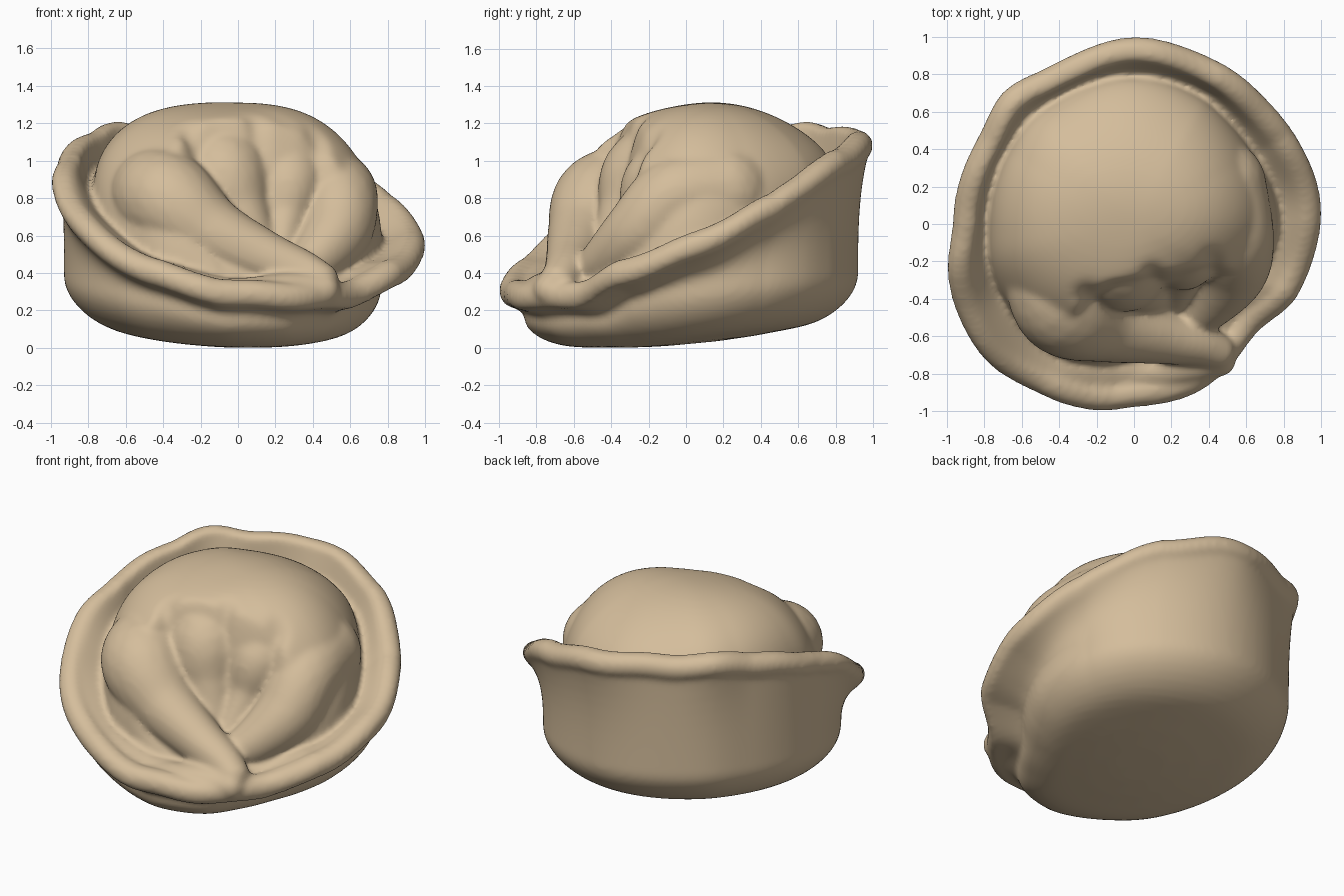
import bpy, bmesh, math
from mathutils import Vector

if "Cube" in bpy.data.objects:
    bpy.data.objects.remove(bpy.data.objects["Cube"])

# One row per direction: angle, lip radius, lip height, body radius, dome radius
ROWS = [(0, 1.00, .53, .75, .77), (30, .99, .75, .83, .74), (45, .97, .88, .87, .74),
        (60, .98, .98, .89, .76), (90, .995, 1.09, .92, .78), (120, .96, 1.11, .92, .77),
        (135, .99, 1.13, .93, .78), (150, .96, 1.09, .92, .77), (180, .97, .97, .93, .77),
        (195, 1.035, .87, .93, .79), (210, 1.06, .71, .93, .80), (225, 1.08, .55, .93, .81),
        (240, 1.04, .42, .90, .81), (260, 1.015, .32, .87, .76), (270, .985, .29, .86, .73),
        (290, .96, .28, .80, .68), (305, .92, .28, .71, .66), (320, .88, .30, .66, .66),
        (335, .95, .39, .68, .72)]
N = 144


def catmull(p0, p1, p2, p3, t):
    return tuple(.5 * (2 * b + (c - a) * t + (2 * a - 5 * b + 4 * c - d) * t * t
                       + (3 * b - a - 3 * c + d) * t ** 3) for a, b, c, d in zip(p0, p1, p2, p3))


def section(deg):
    """Smooth periodic interpolation of the direction table."""
    n = len(ROWS)
    i = max(k for k in range(n) if ROWS[k][0] <= deg)
    nxt = ROWS[i + 1][0] if i + 1 < n else 360
    t = (deg - ROWS[i][0]) / (nxt - ROWS[i][0])
    return catmull(*[ROWS[(i + k) % n][1:] for k in (-1, 0, 1, 2)], t)


def groove(h):
    return .76 * h + .125


def lathe(bm, ring_points, bottom_z, top_z):
    """Close a stack of rings; ring_points(deg) gives (radius, z) from bottom to top."""
    cols = []
    for i in range(N):
        a = math.radians(i * 360 / N)
        cols.append([bm.verts.new((r * math.cos(a), r * math.sin(a), z))
                     for r, z in ring_points(i * 360 / N)])
    lo, hi = bm.verts.new((0, 0, bottom_z)), bm.verts.new((0, 0, top_z))
    for i in range(N):
        a, b = cols[i], cols[(i + 1) % N]
        bm.faces.new((lo, b[0], a[0]))
        bm.faces.new((hi, a[-1], b[-1]))
        for k in range(len(a) - 1):
            bm.faces.new((a[k], b[k], b[k + 1], a[k + 1]))


def seg_dist(x, y, x0, y0, x1, y1):
    dx, dy = x1 - x0, y1 - y0
    t = max(0, min(1, ((x - x0) * dx + (y - y0) * dy) / (dx * dx + dy * dy)))
    return math.hypot(x - x0 - t * dx, y - y0 - t * dy)


# Outer wrapper: bowed underside, wall, flared thick lip and groove
def wrapper(deg):
    R, h, b, d = section(deg)
    a = math.radians(deg)
    ca, sa = math.cos(a), math.sin(a)

    def floor(r):
        return .17 * (r * ca - .05) ** 2 + .11 * (r * sa + .4) ** 2

    R += .005 * math.sin(9 * a)
    h += .006 * math.sin(13 * a + 2)
    g = groove(h)
    H = max(.08, min(.2, .8 * h - .08 - floor(b)))
    pts = [(f * b, floor(f * b)) for f in (.2, .4, .6)]
    for k in range(9):
        t = k / 8 * math.pi / 2
        r = b * (.68 + .32 * math.sin(t))
        pts.append((r, floor(r) + H * (1 - math.cos(t))))
    z0, z1 = pts[-1][1], h - .07
    # wall sweeping outward into the lip
    for k in range(1, 9):
        t = k / 8
        pts.append((b + (R - .03 - b) * t ** 3, z0 + (z1 - z0) * t))
    return pts + [(R - .005, h - .035), (R, h), (R - .01, h + .035), (R - .04, h + .065),
                  (R - .09, h + .075), (R - .13, h + .055), (d + .04, g + .03), (d - .03, g),
                  (.6 * d, g), (.3 * d, .3 * g + .4)]


# Filled dome with a pinched hollow at the front and creases running into it
CREASES = [(-.25, -.38, 0, -.52), (.10, -.28, .13, -.45), (.42, -.2, .34, -.4)]


def dome(deg):
    R, h, b, d = section(deg)
    g = groove(h)
    a = math.radians(deg)
    p = 3 - .9 * max(0, math.sin(a)) ** 3 + 1.2 * max(0, math.cos(a - math.radians(222))) ** 2
    out = [(.5 * d, .25), (d, g - .1)]
    for k in range(40):
        s = math.cos(k / 40 * math.pi / 2)
        x, y = s * d * math.cos(a), s * d * math.sin(a)
        top = 1.32 - .09 * (x + .08) ** 2 - .3 * (y - .25) ** 2
        w = max(0, min(1, (.30 - seg_dist(x, y, -.05, -.58, .42, -.5)) / .2))
        w = w * w * (3 - 2 * w)
        z = g + (top - g) * math.sqrt(max(0, 1 - s ** p)) * (1 - .72 * w)
        for c in CREASES:
            z -= .07 * math.exp(-(seg_dist(x, y, *c) / .05) ** 2)
        out.append((s * d, z))
    return out


bm = bmesh.new()
lathe(bm, wrapper, .02, .7)
lathe(bm, dome, .2, 1.3)


# Dough folds: chains of overlapping balls (x, y, z, radius)
def fold(points):
    pts = [points[0]] + points + [points[-1]]
    for i in range(1, len(pts) - 2):
        for k in range(9):
            x, y, z, r = catmull(*pts[i - 1:i + 3], k / 8)
            geo = bmesh.ops.create_icosphere(bm, subdivisions=3, radius=r)
            bmesh.ops.translate(bm, verts=geo["verts"], vec=Vector((x, y, z)))


# left strand crossing the front
fold([(-.46, -.2, .84, .24), (-.38, -.44, .79, .26), (-.16, -.54, .62, .2),
      (.12, -.6, .49, .15), (.33, -.64, .41, .12), (.44, -.68, .36, .1)])
# two centre folds
fold([(-.1, .1, .97, .26), (-.08, -.19, .93, .25), (.0, -.3, .74, .17), (.12, -.4, .5, .1)])
fold([(.27, .1, .95, .2), (.27, -.13, .89, .2), (.25, -.24, .7, .13), (.22, -.4, .5, .08)])
# right fold
fold([(.45, .2, .83, .26), (.53, -.06, .8, .22), (.53, -.24, .63, .19),
      (.42, -.41, .48, .14), (.28, -.54, .38, .09)])
# overlapping lip end
fold([(.0, -.8, .29, .08), (.25, -.77, .31, .09), (.46, -.73, .31, .085)])

bmesh.ops.recalc_face_normals(bm, faces=bm.faces)
mesh = bpy.data.meshes.new("dumpling")
bm.to_mesh(mesh)
bm.free()
dumpling = bpy.data.objects.new("dumpling", mesh)
bpy.context.collection.objects.link(dumpling)

dough = bpy.data.materials.new("dough")
dough.diffuse_color = (.66, .51, .33, 1)
dough.use_nodes = True
dough.node_tree.nodes["Principled BSDF"].inputs["Base Color"].default_value = dough.diffuse_color
mesh.materials.append(dough)

# Fuse everything into one soft skin
remesh = dumpling.modifiers.new("fuse", 'REMESH')
remesh.mode = 'VOXEL'
remesh.voxel_size = .018
remesh.use_smooth_shade = True
soft = dumpling.modifiers.new("soften", 'SMOOTH')
soft.factor = .5
soft.iterations = 8
